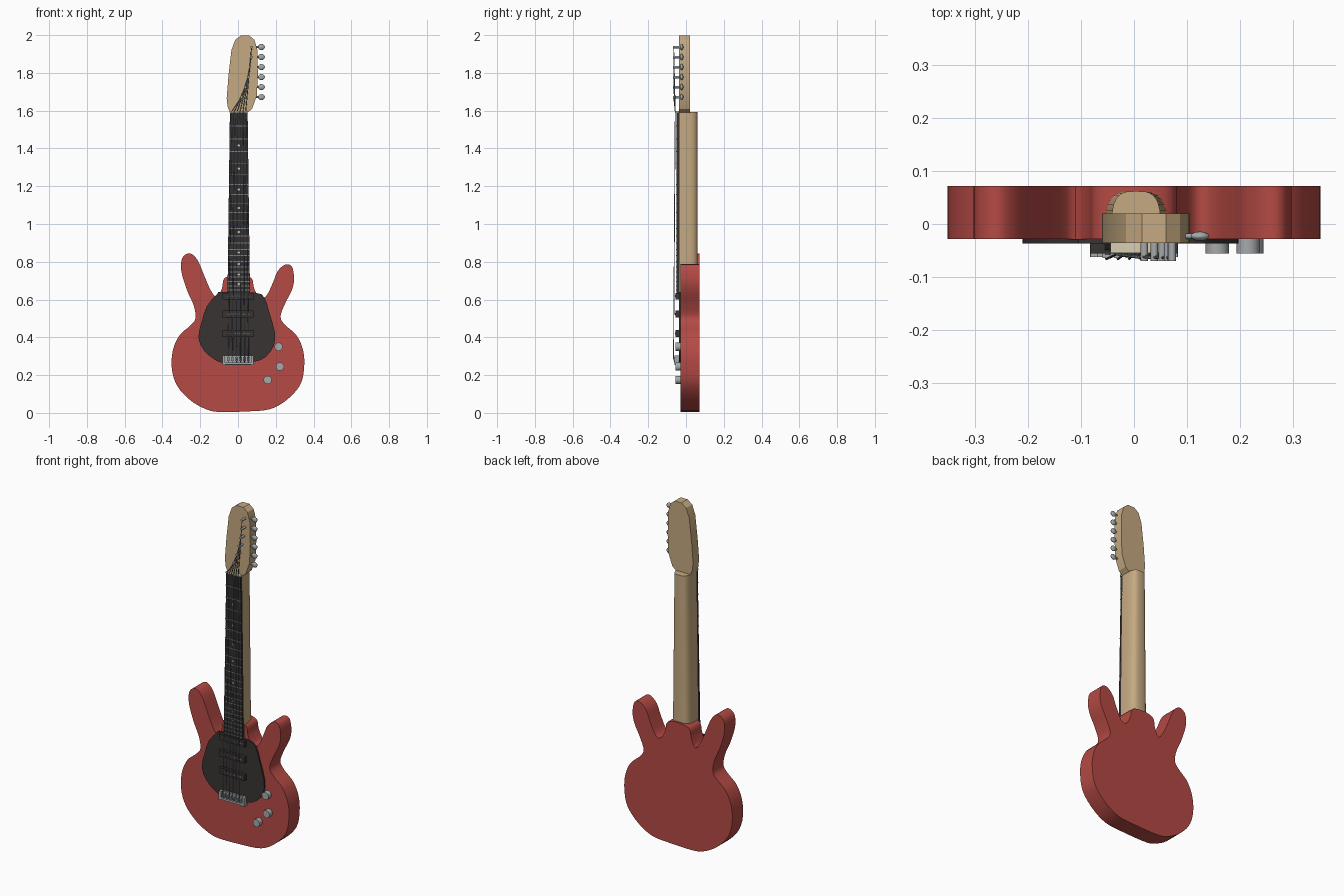
import bpy, bmesh, math
from mathutils import Vector

cube = bpy.data.objects.get("Cube")
if cube:
    bpy.data.objects.remove(cube)


def material(name, r, g, b):
    mat = bpy.data.materials.new(name)
    mat.use_nodes = True
    mat.diffuse_color = (r, g, b, 1)
    mat.node_tree.nodes["Principled BSDF"].inputs["Base Color"].default_value = (r, g, b, 1)
    return mat


red = material("red lacquer", .46, .068, .058)
wood = material("pale wood", .56, .4, .22)
black = material("dark plastic", .04, .034, .033)
ebony = material("fretboard wood", .032, .029, .03)
metal = material("grey metal", .38, .4, .41)
wire = material("string steel", .22, .23, .24)
cream = material("cream", .7, .62, .45)


def loft(name, rings, mat, angle=35):
    """Skin matching closed rings of points and cap both ends."""
    bm = bmesh.new()
    rows = [[bm.verts.new(p) for p in ring] for ring in rings]
    for low, high in zip(rows, rows[1:]):
        for i in range(len(low)):
            bm.faces.new((low[i - 1], low[i], high[i], high[i - 1]))
    bm.faces.new(rows[0])
    bm.faces.new(rows[-1])
    bmesh.ops.recalc_face_normals(bm, faces=bm.faces)
    mesh = bpy.data.meshes.new(name)
    bm.to_mesh(mesh)
    bm.free()
    mesh.materials.append(mat)
    obj = bpy.data.objects.new(name, mesh)
    bpy.context.collection.objects.link(obj)
    smooth(obj, angle)
    return obj


def smooth(obj, angle):
    bpy.ops.object.select_all(action="DESELECT")
    obj.select_set(True)
    bpy.context.view_layer.objects.active = obj
    bpy.ops.object.shade_smooth_by_angle(angle=math.radians(angle))


def rounded(points, steps):
    """Closed smooth outline through the given points."""
    pts = [Vector(p) for p in points]
    n = len(pts)
    out = []
    for i in range(n):
        a, b, c, d = (pts[(i + k) % n] for k in (-1, 0, 1, 2))
        for s in range(steps):
            t = s / steps
            out.append(b + (c - a) * t / 2 + (a * 2 - b * 5 + c * 4 - d) * t * t / 2
                       + (b * 3 - a - c * 3 + d) * t ** 3 / 2)
    return out


def plate(name, outline, front, back, mat, angle=35):
    return loft(name, [[(x, y, z) for x, z in outline] for y in (front, back)], mat, angle)


def box(name, x, z, width, height, front, back, mat):
    w, h = width / 2, height / 2
    return plate(name, [(x - w, z - h), (x + w, z - h), (x + w, z + h), (x - w, z + h)],
                 front, back, mat)


def rod(name, start, end, radius, mat, sides=12):
    a, b = Vector(start), Vector(end)
    turn = (b - a).to_track_quat("Z", "Y")
    ring = [turn @ Vector((radius * math.cos(t), radius * math.sin(t), 0))
            for t in (math.tau * i / sides for i in range(sides))]
    return loft(name, [[end_point + p for p in ring] for end_point in (a, b)], mat, 50)


# Body: rounded lower bout, two horns and a neck heel
body_outline = [
    (-.1, .005), (.05, .008), (.17, .02), (.26, .07), (.33, .15), (.35, .24),
    (.345, .33), (.31, .41), (.25, .465), (.225, .51), (.25, .58), (.285, .65),
    (.297, .71), (.285, .775), (.25, .785), (.21, .75), (.185, .69), (.15, .62),
    (.115, .61), (.085, .66), (.07, .715), (0, .73), (-.07, .715), (-.085, .66),
    (-.11, .61), (-.145, .65), (-.18, .73), (-.215, .81), (-.255, .845), (-.295, .82),
    (-.3, .75), (-.27, .65), (-.235, .57), (-.225, .5), (-.255, .46), (-.31, .41),
    (-.345, .33), (-.35, .23), (-.32, .14), (-.25, .065), (-.17, .02)]
FACE = -.028
plate("body", rounded(body_outline, 4), FACE, .072, red)

# Pickguard
guard_outline = [
    (-.11, .63), (-.165, .565), (-.19, .49), (-.21, .4), (-.18, .33), (-.12, .28),
    (-.07, .265), (.08, .27), (.145, .295), (.19, .355), (.195, .43), (.165, .535),
    (.14, .61), (.09, .637), (-.085, .64)]
plate("pickguard", rounded(guard_outline, 2), FACE - .009, FACE, black)

# Neck with a full, rounded back, tapering to the nut
NUT, HEEL, MID = 1.592, .6, .004


def half_width(z):
    return .06 - .013 * (z - HEEL) / (NUT - HEEL)


def neck_ring(z):
    w, ring = half_width(z), []
    for i in range(17):
        t = math.pi * i / 16
        c, s = math.cos(t), math.sin(t)
        ring.append((MID + w * math.copysign(abs(c) ** .6, c), -.02 + .082 * s ** .6, z))
    return [(MID + w, -.035, z)] + ring + [(MID - w, -.035, z)]


loft("neck", [neck_ring(HEEL), neck_ring(NUT)], wood, 60)


# Fretboard, nut, frets and position dots
def board_edge(z):
    w = half_width(z)
    return [(MID - w, z), (MID + w, z)]


BOARD = -.049
plate("fretboard", board_edge(HEEL) + board_edge(NUT)[::-1], BOARD, -.033, ebony)
box("nut", MID, NUT + .003, .096, .008, -.055, -.03, cream)

SCALE = 1.31


def fret_height(n):
    return NUT - SCALE * (1 - 2 ** (-n / 12))


for n in range(1, 23):
    z = fret_height(n)
    box("fret", MID, z, 2 * half_width(z), .005, BOARD - .003, BOARD, wire)
for n in (3, 5, 7, 9, 12, 15, 17, 19, 21):
    z = (fret_height(n) + fret_height(n - 1)) / 2
    rod("position_dot", (MID, BOARD - .001, z), (MID, BOARD, z), .006, cream)

# Headstock
head_outline = [
    (-.04, 1.585), (-.055, 1.62), (-.06, 1.665), (-.05, 1.79), (-.035, 1.92), (-.015, 1.975),
    (.015, 1.997), (.06, 1.997), (.087, 1.975), (.103, 1.92), (.105, 1.79), (.1, 1.68),
    (.075, 1.61), (.045, 1.585)]
plate("headstock", head_outline, -.036, .02, wood, 30)

# Pickups
for z in (.618, .523, .42):
    box("pickup", 0, z, .164, .036, -.056, FACE, black)
    for i in range(6):
        x = -.05 + .021 * i
        rod("pole_piece", (x, -.058, z), (x, -.055, z), .005, wire, 8)

# Bridge: base plate, side walls and saddles
box("bridge_base", 0, .278, .165, .05, -.045, FACE, metal)
box("bridge_tail", 0, .262, .165, .012, -.062, FACE, metal)
for side in (-1, 1):
    box("bridge_side", side * .075, .278, .014, .05, -.062, FACE, metal)

# Control knobs
for x, z in ((.215, .35), (.222, .245), (.157, .175)):
    rod("control_knob", (x, FACE, z), (x, -.056, z), .022, metal, 14)

# Tuners, saddles and strings, one set per string
for i in range(6):
    z = 1.937 - .053 * i
    post_x = .072 - .0021 * i * i
    rod("tuner_post", (post_x, -.034, z), (post_x, -.07, z), .007, metal, 10)
    rod("tuner_shaft", (.09, -.023, z), (.125, -.023, z), .005, metal, 8)
    bpy.ops.mesh.primitive_uv_sphere_add(segments=12, ring_count=8, radius=1,
                                         location=(.124, -.023, z))
    button = bpy.context.object
    button.name = "tuner_button"
    button.scale = (.018, .009, .016)
    button.data.materials.append(metal)
    smooth(button, 60)

    low_x, nut_x = .056 - .0216 * i, .041 - .0148 * i
    box("saddle", low_x, .285, .015, .022, -.064, -.04, metal)
    path = [(low_x, -.06, .265), (low_x, -.066, .288),
            (nut_x, -.057, NUT + .003), (post_x, -.065, z)]
    for a, b in zip(path, path[1:]):
        rod("string", a, b, .0022, wire, 6)
